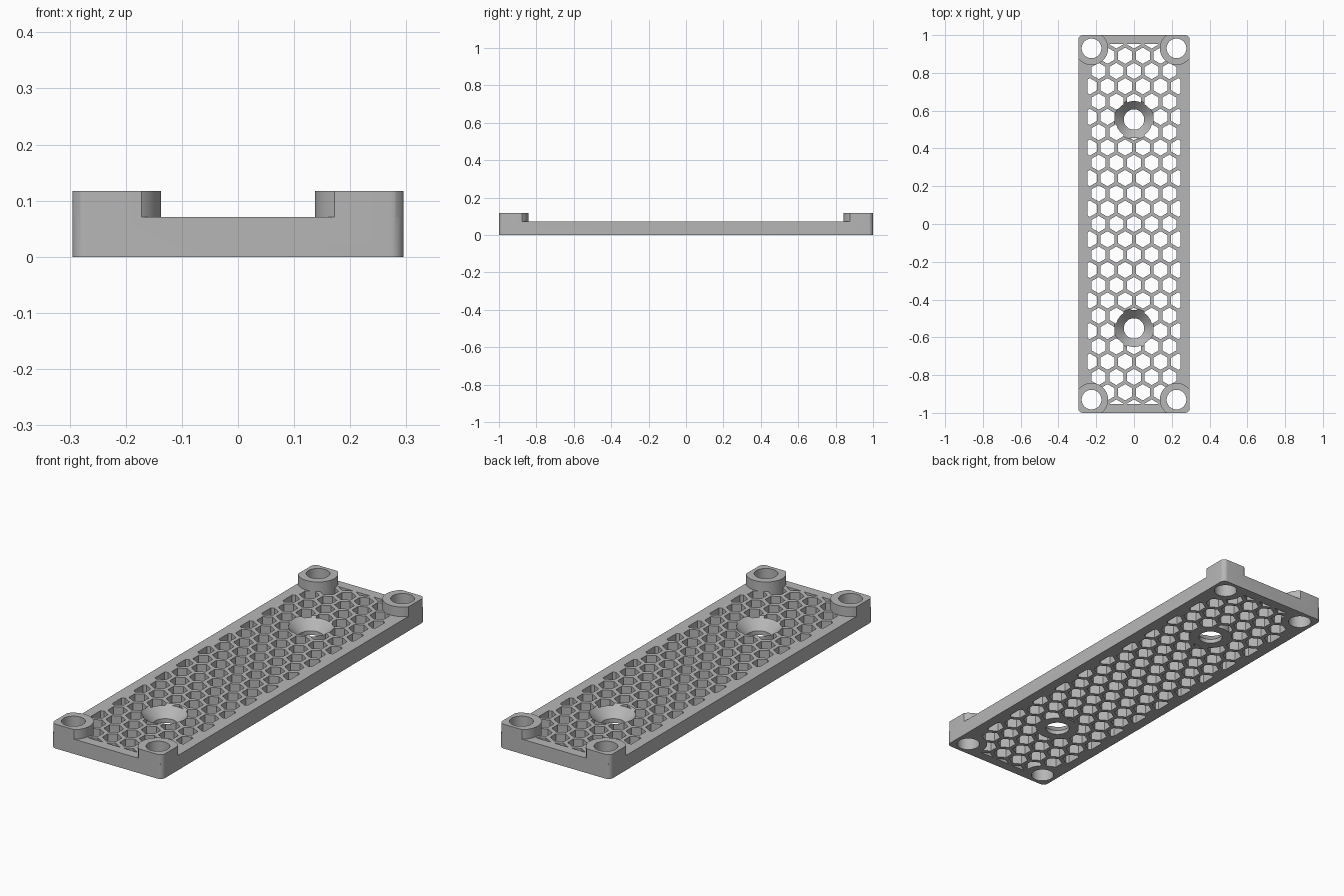
import bpy, bmesh, math
from mathutils import Vector

W, L = 0.295, 1.0            # half width and half length
PLATE, TOP = 0.071, 0.117    # plate and corner boss heights
BOSS_X, BOSS_Y, BOSS_R, BOLT_R = 0.225, 0.93, 0.088, 0.052
SINK_Y, SINK_R, SINK_HOLE = 0.553, 0.105, 0.054
ROW = 0.081                  # honeycomb row spacing
PITCH = ROW * 2 / math.sqrt(3)
HEX_R = 0.043
MARGIN = 0.048

if "Cube" in bpy.data.objects:
    bpy.data.objects.remove(bpy.data.objects["Cube"])

grey = bpy.data.materials.new("plain grey")
grey.use_nodes = True
colour = (0.47, 0.47, 0.47, 1)
grey.diffuse_color = colour
grey.node_tree.nodes["Principled BSDF"].inputs["Base Color"].default_value = colour


def to_object(name, bm):
    bmesh.ops.recalc_face_normals(bm, faces=bm.faces)
    mesh = bpy.data.meshes.new(name)
    bm.to_mesh(mesh)
    bm.free()
    mesh.materials.append(grey)
    obj = bpy.data.objects.new(name, mesh)
    bpy.context.collection.objects.link(obj)
    return obj


def extrude_up(bm, height):
    out = bmesh.ops.extrude_face_region(bm, geom=bm.faces[:])
    verts = [g for g in out["geom"] if isinstance(g, bmesh.types.BMVert)]
    bmesh.ops.translate(bm, verts=verts, vec=(0, 0, height))


def ring(x, y, z, r, n, start=0.0):
    return [(x + r * math.cos(start + math.tau * i / n),
             y + r * math.sin(start + math.tau * i / n), z) for i in range(n)]


def add_lathe(bm, x, y, profile, n=64):
    """Closed round solid from (radius, height) pairs."""
    rings = [[bm.verts.new(p) for p in ring(x, y, z, r, n)] for r, z in profile]
    for low, high in zip(rings, rings[1:]):
        for i in range(n):
            j = (i + 1) % n
            bm.faces.new((low[i], low[j], high[j], high[i]))
    bm.faces.new(rings[0][::-1])
    bm.faces.new(rings[-1])


def subtract(target, cutter):
    cutter.hide_render = True
    mod = target.modifiers.new("cut", 'BOOLEAN')
    mod.operation, mod.solver, mod.object = 'DIFFERENCE', 'EXACT', cutter
    bpy.context.view_layer.objects.active = target
    bpy.ops.object.modifier_apply(modifier=mod.name)
    bpy.data.objects.remove(cutter)


corners = [(sx * BOSS_X, sy * BOSS_Y) for sx in (-1, 1) for sy in (-1, 1)]


def boss_columns():
    bm = bmesh.new()
    for x, y in corners:
        add_lathe(bm, x, y, [(BOSS_R, -0.2), (BOSS_R, 0.4)])
    return bm


# Full height block with rounded upright corners
bm = bmesh.new()
bm.faces.new([bm.verts.new((x, y, 0)) for x, y in ((-W, -L), (W, -L), (W, L), (-W, L))])
extrude_up(bm, TOP)
upright = [e for e in bm.edges if abs(e.verts[0].co.z - e.verts[1].co.z) > 0.01]
bmesh.ops.bevel(bm, geom=upright, offset=0.024, segments=8, profile=0.5, affect='EDGES')
plate = to_object("mounting_plate", bm)

# Lower everything except the corner bosses to plate height
bm = bmesh.new()
bmesh.ops.create_cube(bm, size=1)
bmesh.ops.scale(bm, verts=bm.verts, vec=(1, 3, 0.2))
bmesh.ops.translate(bm, verts=bm.verts, vec=(0, 0, PLATE + 0.1))
clearance = to_object("clearance_cutter", bm)
subtract(clearance, to_object("boss_keepout", boss_columns()))
subtract(plate, clearance)

# Honeycomb holes, trimmed to the border and kept off the bosses
bm = bmesh.new()
for row in range(-12, 13):
    for col in range(-3, 4):
        x = (col + 0.5 * (row % 2)) * PITCH
        if abs(x) < W - MARGIN:
            points = ring(x, row * ROW, -0.1, HEX_R, 6, math.pi / 6)
            bm.faces.new([bm.verts.new(p) for p in points])
for normal, dist in ((Vector((1, 0, 0)), W - MARGIN), (Vector((0, 1, 0)), L - MARGIN)):
    for side in (-1, 1):
        bmesh.ops.bisect_plane(bm, geom=bm.verts[:] + bm.edges[:] + bm.faces[:],
                               plane_co=normal * side * dist, plane_no=normal * side,
                               clear_outer=True)
extrude_up(bm, 0.3)
honeycomb = to_object("honeycomb_cutter", bm)
keepout = boss_columns()
for side in (-1, 1):
    add_lathe(keepout, 0, side * SINK_Y, [(0.098, -0.2), (0.098, 0.4)])
subtract(honeycomb, to_object("solid_keepout", keepout))
subtract(plate, honeycomb)

# Bolt holes in the corners and countersunk screw holes along the middle
bm = bmesh.new()
for x, y in corners:
    add_lathe(bm, x, y, [(BOLT_R, -0.1), (BOLT_R, 0.3)])
for side in (-1, 1):
    add_lathe(bm, 0, side * SINK_Y, [(SINK_HOLE, -0.1), (SINK_HOLE, 0.02),
                                     (SINK_R, PLATE), (SINK_R, 0.3)])
subtract(plate, to_object("hole_cutter", bm))

# Smooth round walls, crisp edges
bpy.ops.object.select_all(action='DESELECT')
plate.select_set(True)
bpy.context.view_layer.objects.active = plate
bpy.ops.object.shade_smooth_by_angle(angle=math.radians(30))
